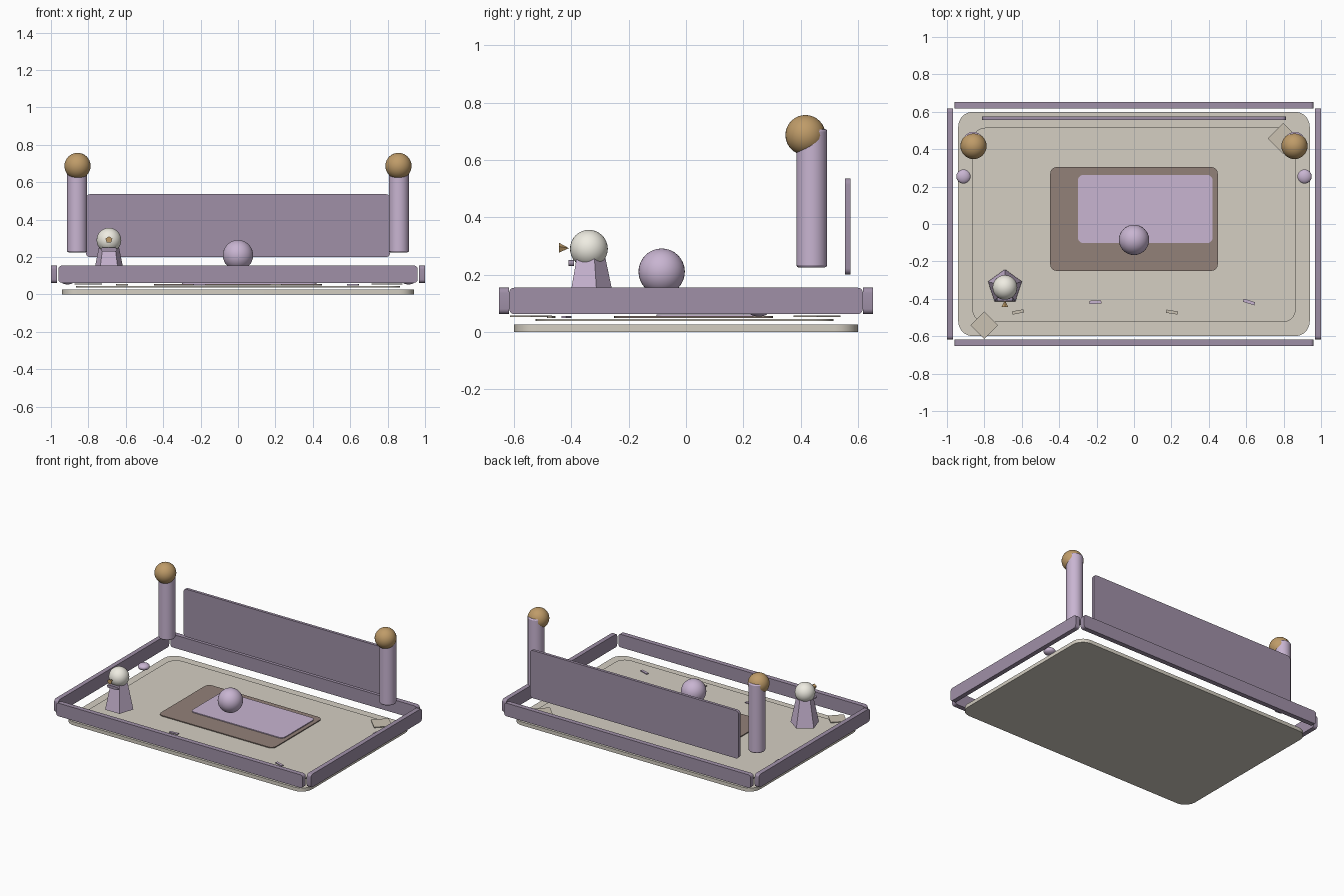
import bpy, bmesh, math
from mathutils import Matrix

if "Cube" in bpy.data.objects:
    bpy.data.objects.remove(bpy.data.objects["Cube"])


def material(name, r, g, b):
    m = bpy.data.materials.new(name)
    m.diffuse_color = (r, g, b, 1)
    m.use_nodes = True
    m.node_tree.nodes["Principled BSDF"].inputs["Base Color"].default_value = m.diffuse_color
    return m


MAUVE = material("mauve", 0.35, 0.28, 0.39)
LILAC = material("lilac", 0.58, 0.46, 0.64)
CREAM = material("cream", 0.66, 0.62, 0.54)
SAND = material("sand", 0.60, 0.54, 0.45)
BROWN = material("brown", 0.29, 0.22, 0.19)
GOLD = material("gold", 0.52, 0.33, 0.14)
WHITE = material("white", 0.86, 0.84, 0.76)


def finish(obj, name, mat, smooth=True):
    obj.name = name
    obj.data.materials.append(mat)
    if smooth:
        bpy.ops.object.select_all(action='DESELECT')
        obj.select_set(True)
        bpy.context.view_layer.objects.active = obj
        bpy.ops.object.shade_smooth_by_angle(angle=math.radians(35))
    return obj


def plate(name, loc, u, v, thick, radius, mat, rot=(0, 0, 0), steps=5):
    """Rounded rectangle u by v, extruded by thick and centred on loc."""
    bm = bmesh.new()
    ring = []
    for k, (sx, sy) in enumerate([(1, 1), (-1, 1), (-1, -1), (1, -1)]):
        cx, cy = sx * (u / 2 - radius), sy * (v / 2 - radius)
        for i in range(steps + 1 if radius else 1):
            a = math.radians(90 * (k + i / steps))
            ring.append(bm.verts.new((cx + radius * math.cos(a),
                                      cy + radius * math.sin(a), -thick / 2)))
    face = bm.faces.new(ring)
    top = bmesh.ops.extrude_face_region(bm, geom=[face])["geom"]
    moved = [g for g in top if isinstance(g, bmesh.types.BMVert)]
    bmesh.ops.translate(bm, verts=moved, vec=(0, 0, thick))
    bmesh.ops.recalc_face_normals(bm, faces=bm.faces)
    me = bpy.data.meshes.new(name)
    bm.to_mesh(me)
    bm.free()
    obj = bpy.data.objects.new(name, me)
    bpy.context.collection.objects.link(obj)
    obj.location, obj.rotation_euler = loc, rot
    return finish(obj, name, mat)


def ball(name, loc, r, mat, flat=1.0):
    bpy.ops.mesh.primitive_uv_sphere_add(segments=32, ring_count=16, radius=r, location=loc)
    obj = bpy.context.object
    obj.scale.z = flat
    return finish(obj, name, mat)


H = math.pi / 2

# stacked floor layers
plate("base_slab", (0, 0, 0.0125), 1.88, 1.20, 0.025, 0.08, CREAM)
plate("floor_panel", (0, -0.005, 0.041), 1.73, 1.04, 0.006, 0.07, CREAM)
plate("brown_mat", (0, 0.027, 0.052), 0.896, 0.555, 0.006, 0.035, BROWN)
plate("lilac_mat", (0.06, 0.08, 0.058), 0.72, 0.365, 0.006, 0.03, LILAC)

# rails around the floor
for side, s in (("front", -1), ("back", 1)):
    plate(side + "_rail", (0, s * 0.635, 0.108), 1.92, 0.092, 0.034, 0.018, MAUVE, (H, 0, 0))
for side, s in (("left", -1), ("right", 1)):
    plate(side + "_rail", (s * 0.984, 0, 0.108), 1.235, 0.092, 0.032, 0.018, MAUVE, (H, 0, H))

# back panel
plate("back_panel", (0, 0.565, 0.368), 1.626, 0.336, 0.02, 0.022, MAUVE, (H, 0, 0))

# posts with gold balls, and small flattened knobs
for side, s in (("left", -1), ("right", 1)):
    bpy.ops.mesh.primitive_cylinder_add(vertices=24, radius=0.054, depth=0.483,
                                        location=(s * 0.86, 0.439, 0.4665))
    post = bpy.context.object
    bev = post.modifiers.new("soft_rims", 'BEVEL')
    bev.width, bev.segments, bev.limit_method = 0.008, 2, 'ANGLE'
    bev.angle_limit = math.radians(40)
    finish(post, side + "_post", LILAC)
    ball(side + "_post_ball", (s * 0.858, 0.417, 0.687), 0.07, GOLD)
    ball(side + "_knob", (s * 0.912, 0.254, 0.076), 0.038, LILAC, 0.6)

# large ball on the mat
ball("centre_ball", (0, -0.085, 0.21), 0.081, LILAC)

# figure: five-sided body, head, scarf bar and beak
X, Y = -0.69, -0.337
bpy.ops.mesh.primitive_cone_add(vertices=5, radius1=0.095, radius2=0.053, depth=0.20,
                                location=(X, Y, 0.17))
finish(bpy.context.object, "figure_body", LILAC, False)
ball("figure_head", (X, Y - 0.002, 0.29), 0.066, WHITE)
plate("figure_scarf", (X, Y - 0.064, 0.24), 0.085, 0.02, 0.02, 0.0095, MAUVE, (H, 0, 0))
bpy.ops.mesh.primitive_cone_add(vertices=5, radius1=0.019, radius2=0, depth=0.035,
                                location=(X, -0.426, 0.292), rotation=(-H, 0, 0))
beak = bpy.context.object
beak.data.transform(Matrix.Rotation(math.pi, 4, 'Z'))
finish(beak, "figure_beak", GOLD, False)

# diamond tiles in two corners
plate("front_diamond", (-0.80, -0.541, 0.055), 0.104, 0.104, 0.005, 0, SAND, (0, 0, H / 2))
plate("back_diamond", (0.797, 0.458, 0.055), 0.116, 0.116, 0.005, 0, SAND, (0, 0, H / 2))

# scattered floor strips
for i, (x, y, deg) in enumerate([(-0.62, -0.47, 11), (-0.207, -0.418, 2),
                                 (0.203, -0.471, -9), (0.615, -0.417, -18)]):
    plate(f"floor_strip_{i + 1}", (x, y, 0.052), 0.064, 0.017, 0.006, 0,
          LILAC if i % 2 else SAND, (0, 0, math.radians(deg)))
